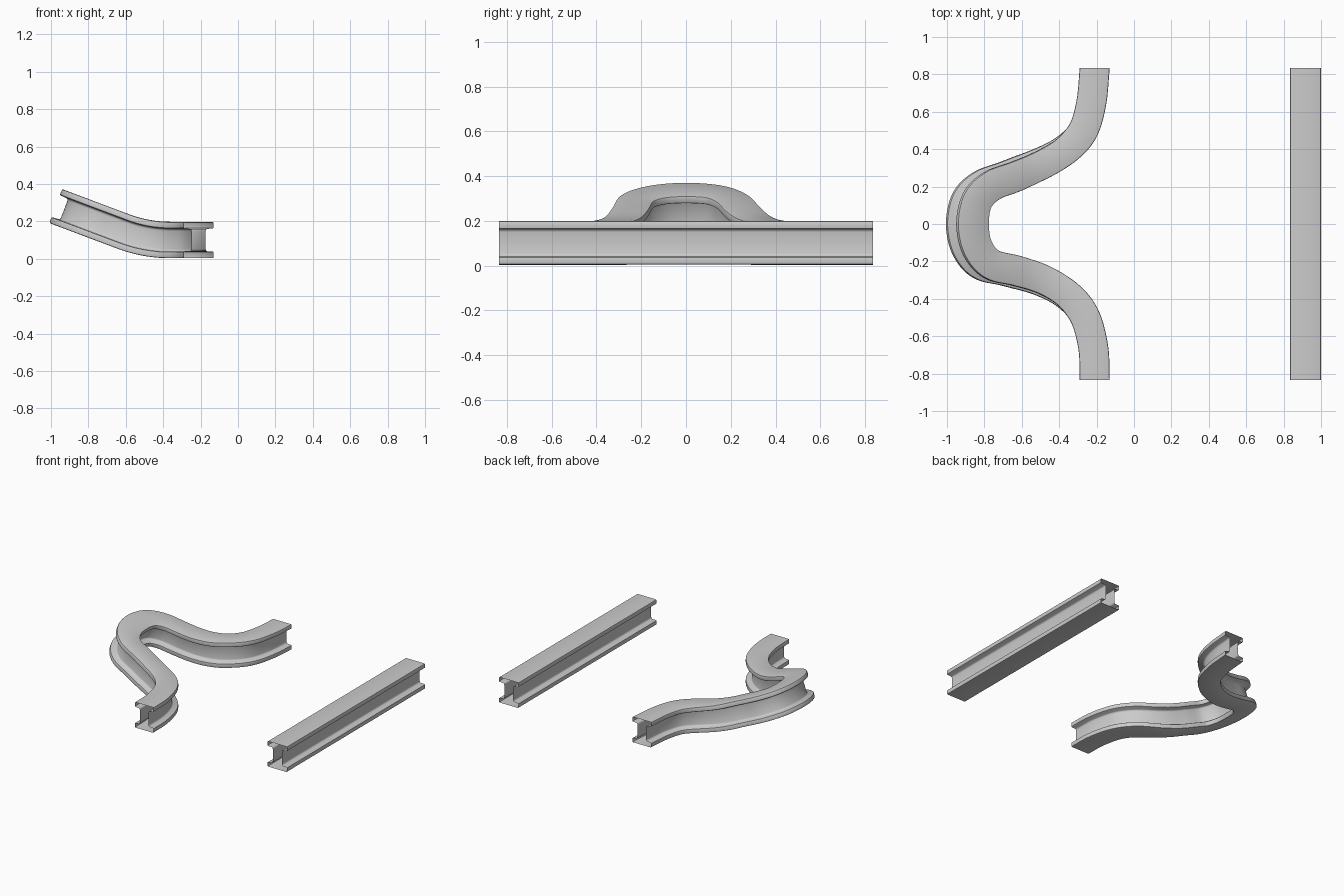
import bpy, math
from mathutils import Vector

if "Cube" in bpy.data.objects:
    bpy.data.objects.remove(bpy.data.objects["Cube"])

# I-beam section: one quarter (sideways, height from the middle), mirrored to a closed loop
QUARTER = [(0.038, 0.0), (0.038, 0.048), (0.040, 0.055), (0.046, 0.060), (0.077, 0.062),
           (0.0815, 0.065), (0.0825, 0.070), (0.0825, 0.089), (0.0805, 0.095), (0.075, 0.097)]
top_right = QUARTER
top_left = [(-x, z) for x, z in reversed(QUARTER)]
bottom_left = [(-x, -z) for x, z in QUARTER[1:]]
bottom_right = [(x, -z) for x, z in reversed(QUARTER[1:])]
SECTION = top_right + top_left + bottom_left + bottom_right


def sweep(name, path, width, place):
    """Open-ended tube: section swept along a flat path, then placed in space."""
    verts, faces, n = [], [], len(SECTION)
    last = len(path) - 1
    for i, p in enumerate(path):
        t = (path[min(i + 1, last)] - path[max(i - 1, 0)]).normalized()
        if i in (0, last):
            t = Vector((0, 1))
        side = Vector((t.y, -t.x))
        for s, h in SECTION:
            q = p + side * s * width(p)
            verts.append(place(q.x, q.y, h))
    for i in range(last):
        for j in range(n):
            k = (j + 1) % n
            faces.append((i * n + j, i * n + k, (i + 1) * n + k, (i + 1) * n + j))
    me = bpy.data.meshes.new(name)
    me.from_pydata(verts, [], [f[::-1] for f in faces])
    ob = bpy.data.objects.new(name, me)
    bpy.context.collection.objects.link(ob)
    bpy.context.view_layer.objects.active = ob
    ob.select_set(True)
    bpy.ops.object.shade_smooth_by_angle(angle=math.radians(40))
    ob.select_set(False)
    return ob


def spline(pts, steps=10):
    """Catmull-Rom curve through the points."""
    p = [Vector(q) for q in pts]
    p = [2 * p[0] - p[1]] + p + [2 * p[-1] - p[-2]]
    out = []
    for a, b, c, d in zip(p, p[1:], p[2:], p[3:]):
        for k in range(steps):
            t = k / steps
            out.append(0.5 * (2 * b + (c - a) * t + (2 * a - 5 * b + 4 * c - d) * t * t
                              + (3 * b - a - 3 * c + d) * t ** 3))
    return out + [p[-2]]


# Lifts the far side of the buckled beam: flat, then an arc, then a straight slope
START, ARC, ANGLE = -0.36, 0.26, 0.36


def lift(u, y, h):
    d = max(0.0, START - u)
    a = ANGLE * min(d, ARC) / ARC
    r = ARC / ANGLE
    x = max(u, START) - r * math.sin(a)
    z = 0.1 + r * (1 - math.cos(a))
    rest = max(0.0, d - ARC)
    x -= rest * math.cos(a)
    z += rest * math.sin(a)
    return (x + h * math.sin(a), y, z + h * math.cos(a))


# Straight beam
straight = [Vector((0.9175, -0.835)), Vector((0.9175, 0.835))]
sweep("straight_beam", straight, lambda p: 1.0, lambda x, y, h: (x, y, 0.102 + h))

# Buckled beam
bent = [(-0.21, -0.835), (-0.218, -0.66), (-0.265, -0.49), (-0.36, -0.375), (-0.50, -0.298),
        (-0.667, -0.25), (-0.81, -0.215), (-0.89, -0.125), (-0.915, 0.0),
        (-0.89, 0.125), (-0.805, 0.205), (-0.667, 0.255), (-0.48, 0.33), (-0.36, 0.40),
        (-0.272, 0.50), (-0.228, 0.65), (-0.21, 0.835)]
sweep("buckled_beam", spline(bent),
      lambda p: 0.97 + 0.12 * max(0.0, 1 - abs(p.y) / 0.3), lift)
